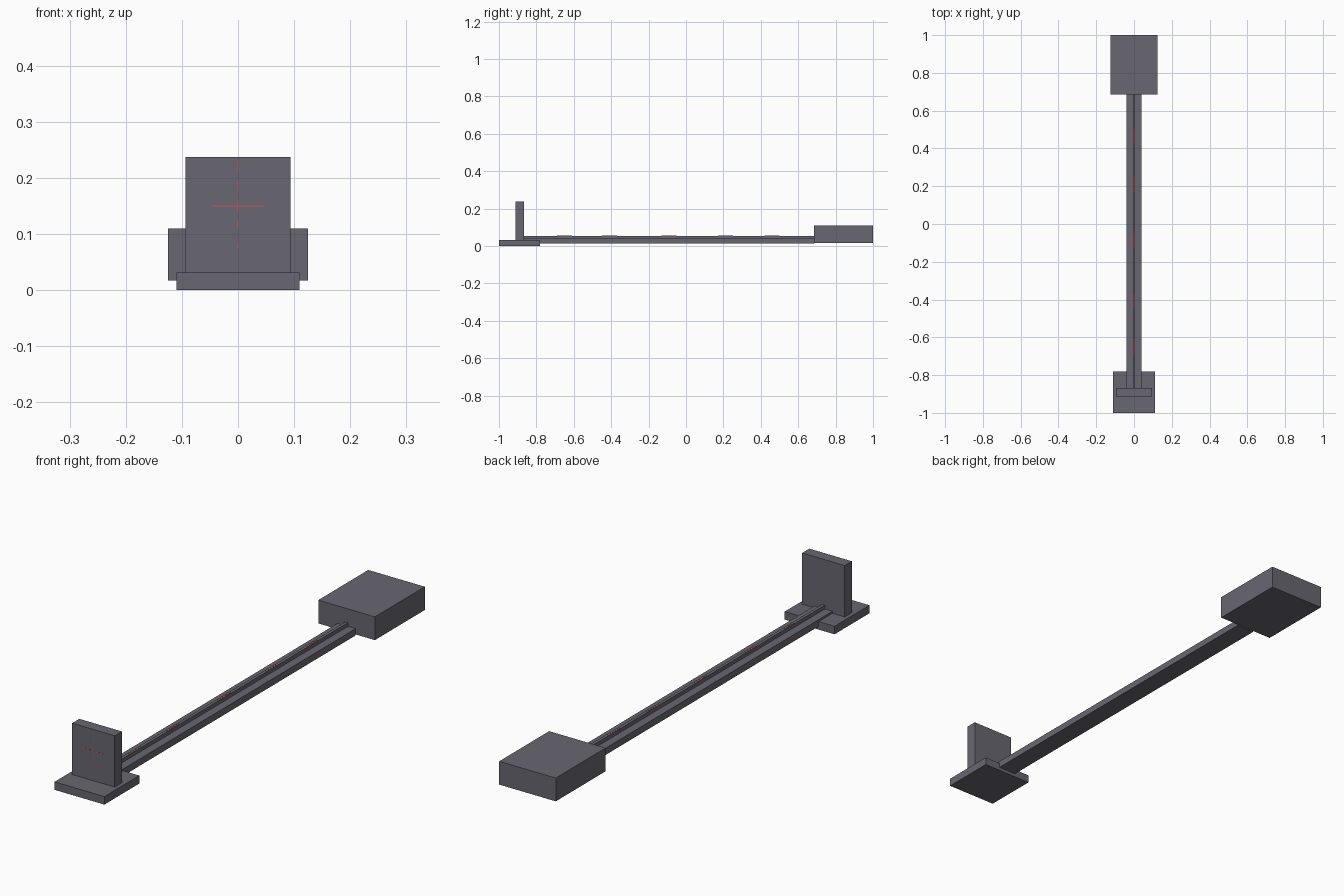
import bpy

# Remove the default cube
cube = bpy.data.objects.get("Cube")
if cube:
    bpy.data.objects.remove(cube, do_unlink=True)


def make_material(name, colour):
    mat = bpy.data.materials.new(name)
    mat.use_nodes = True
    mat.diffuse_color = colour
    mat.node_tree.nodes["Principled BSDF"].inputs["Base Color"].default_value = colour
    return mat


grey = make_material("slate_grey", (0.14, 0.135, 0.165, 1))
red = make_material("marking_red", (0.65, 0.08, 0.09, 1))


def box(name, x, y, z, mat=grey):
    """Flat-faced box from (min, max) spans on each axis."""
    spans = (x, y, z)
    bpy.ops.mesh.primitive_cube_add(size=1)
    obj = bpy.context.object
    obj.name = obj.data.name = name
    for v in obj.data.vertices:
        for i, (low, high) in enumerate(spans):
            v.co[i] = high if v.co[i] > 0 else low
    obj.data.materials.append(mat)
    return obj


def centred(width):
    return (-width / 2, width / 2)


# Front foot and its upright plate
box("foot_plate", centred(0.22), (-1, -0.78), (0, 0.032))
box("upright_plate", centred(0.188), (-0.912, -0.867), (0.032, 0.237))

# Long rail with a narrow raised ridge
box("rail", centred(0.08), (-0.867, 0.685), (0.013, 0.04))
box("rail_ridge", centred(0.012), (-0.867, 0.685), (0.04, 0.055))

# Rear block
box("rear_block", centred(0.25), (0.685, 1), (0.017, 0.11))

# Hairline cross on the upright's front face
box("cross_bar", centred(0.09), (-0.9125, -0.911), (0.149, 0.151), red)
for low, high in ((0.075, 0.085), (0.11, 0.125), (0.14, 0.16), (0.175, 0.195), (0.215, 0.232)):
    box("cross_dash", centred(0.002), (-0.9125, -0.911), (low, high), red)

# Hairline dashes along the ridge
for y in (-0.65, -0.41, -0.09, 0.21, 0.46):
    box("ridge_dash", centred(0.003), (y - 0.04, y + 0.04), (0.054, 0.0555), red)
